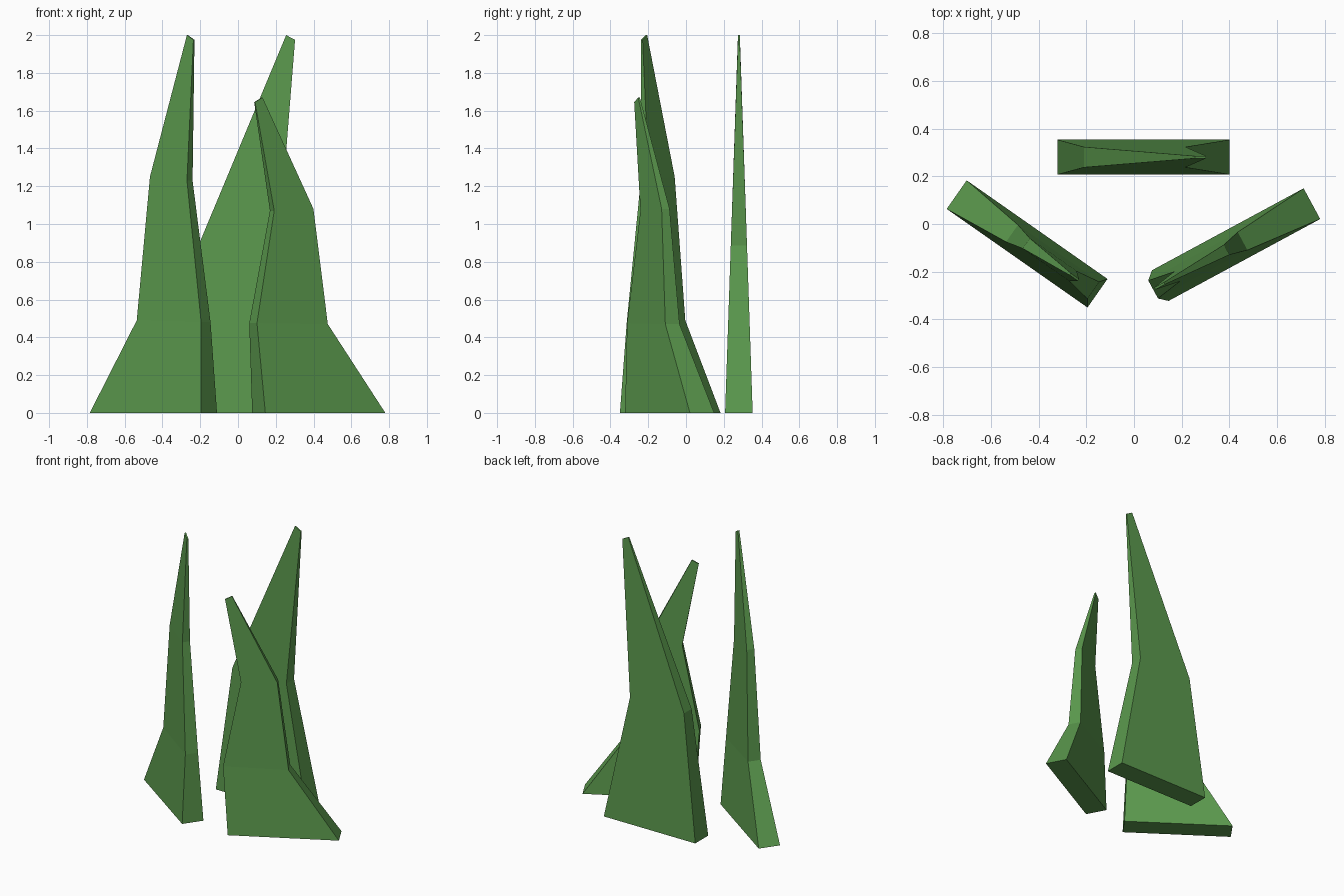
import bpy
import bmesh
from mathutils import Vector

cube = bpy.data.objects.get("Cube")
if cube:
    bpy.data.objects.remove(cube, do_unlink=True)

# Leaf colour
green = bpy.data.materials.new("leaf_green")
colour = (0.105, 0.32, 0.075, 1)
green.diffuse_color = colour
green.use_nodes = True
green.node_tree.nodes["Principled BSDF"].inputs["Base Color"].default_value = colour


def blade(name, start, end, levels):
    """Loft a tapering slab standing on the line start-end.
    Each level: (near offset, near z, far offset, far z, thickness)."""
    start, end = Vector((*start, 0)), Vector((*end, 0))
    along = (end - start).normalized()
    across = Vector((-along.y, along.x, 0))
    bm = bmesh.new()
    rings = []
    for near, near_z, far, far_z, thick in levels:
        ring = []
        for offset, z, side in ((near, near_z, -1), (far, far_z, -1),
                                (far, far_z, 1), (near, near_z, 1)):
            point = start + along * offset + across * side * thick / 2
            ring.append(bm.verts.new((point.x, point.y, z)))
        rings.append(ring)
    for low, high in zip(rings, rings[1:]):
        for i in range(4):
            j = (i + 1) % 4
            bm.faces.new((low[i], low[j], high[j], high[i]))
    bm.faces.new(rings[0][::-1])
    bm.faces.new(rings[-1])
    bmesh.ops.recalc_face_normals(bm, faces=bm.faces)
    mesh = bpy.data.meshes.new(name)
    bm.to_mesh(mesh)
    bm.free()
    mesh.materials.append(green)
    obj = bpy.data.objects.new(name, mesh)
    bpy.context.collection.objects.link(obj)
    return obj


# Back blade, one bend
blade("back_blade", (-0.32, 0.28), (0.40, 0.28), [
    (0, 0, 0.72, 0, 0.146),
    (0.11, 0.885, 0.535, 0.885, 0.086),
    (0.575, 2.0, 0.622, 1.975, 0.01)])

# Right blade, two bends
blade("right_blade", (-0.153, -0.29), (-0.743, 0.123), [
    (0, 0, 0.72, 0, 0.146),
    (0.021, 0.48, 0.437, 0.49, 0.087),
    (0.125, 1.23, 0.364, 1.25, 0.052),
    (0.098, 1.975, 0.14, 2.0, 0.01)])

# Left blade, two bends and shorter
blade("left_blade", (0.11, -0.258), (0.745, 0.085), [
    (0, 0, 0.722, 0, 0.146),
    (-0.034, 0.475, 0.392, 0.47, 0.086),
    (0.08, 1.07, 0.316, 1.08, 0.048),
    (-0.025, 1.645, 0.02, 1.67, 0.01)])
